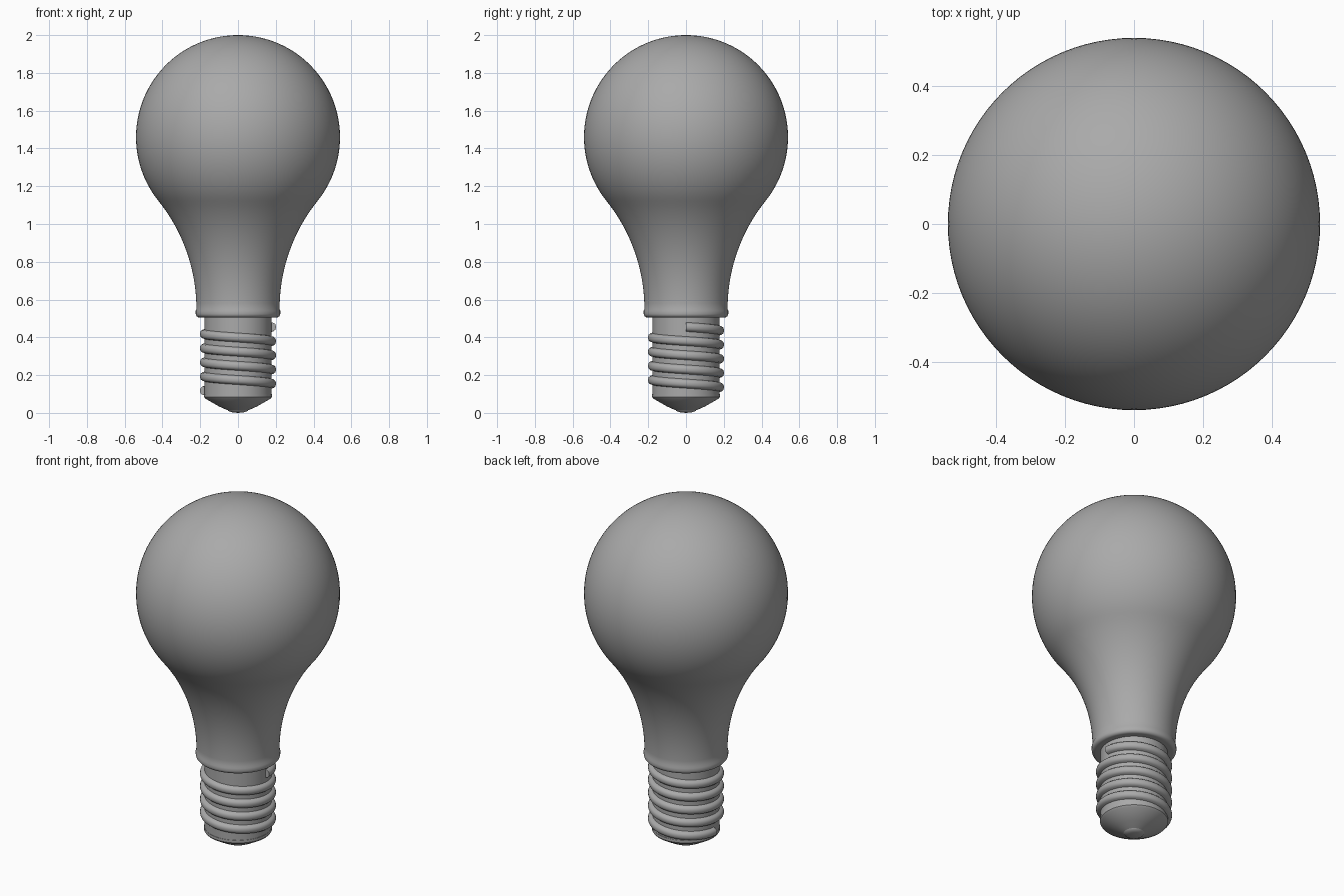
import bpy, bmesh, math
from math import sin, cos, pi, radians

cube = bpy.data.objects.get("Cube")
if cube:
    bpy.data.objects.remove(cube, do_unlink=True)

grey = bpy.data.materials.new("plain grey")
grey.use_nodes = True
colour = (0.4, 0.4, 0.4, 1)
grey.diffuse_color = colour
grey.node_tree.nodes["Principled BSDF"].inputs["Base Color"].default_value = colour


def finish(name, bm, angle=40):
    bmesh.ops.remove_doubles(bm, verts=bm.verts, dist=0.0002)
    bmesh.ops.recalc_face_normals(bm, faces=bm.faces)
    mesh = bpy.data.meshes.new(name)
    bm.to_mesh(mesh)
    bm.free()
    mesh.materials.append(grey)
    obj = bpy.data.objects.new(name, mesh)
    bpy.context.collection.objects.link(obj)
    bpy.ops.object.select_all(action="DESELECT")
    obj.select_set(True)
    bpy.context.view_layer.objects.active = obj
    bpy.ops.object.shade_smooth_by_angle(angle=radians(angle))
    return obj


def lathe(name, profile, steps=96, angle=40):
    """Spin a (radius, height) profile round the z axis."""
    bm = bmesh.new()
    verts = [bm.verts.new((r, 0, z)) for r, z in profile]
    edges = [bm.edges.new(pair) for pair in zip(verts, verts[1:])]
    bmesh.ops.spin(bm, geom=verts + edges, axis=(0, 0, 1), cent=(0, 0, 0),
                   angle=2 * pi, steps=steps)
    return finish(name, bm, angle)


def arc(cx, cz, radius, start, end, count):
    """Points on a circle, angles in radians."""
    return [(max(0, cx + radius * cos(a)), cz + radius * sin(a))
            for a in (start + (end - start) * i / count for i in range(count + 1))]


# Glass: round globe flowing tangentially into a concave neck with a rolled rim
globe_r, globe_z = 0.54, 1.46
neck_r, neck_x, neck_z = 0.914, 1.134, 0.55
join = math.atan2(neck_z - globe_z, neck_x)
glass = arc(0, globe_z, globe_r, pi / 2, join, 48)
glass += arc(neck_x, neck_z, neck_r, join + pi, pi, 20)[1:]
glass += [(0.224, 0.54)] + arc(0.204, 0.525, 0.02, 0, -pi / 2, 6) + [(0.17, 0.505)]
lathe("glass_bulb", glass)

# Metal base: straight core, bevelled shoulder, cone and rounded contact
lathe("screw_core", [(0.178, 0.52), (0.178, 0.10)])
lathe("base_cone", [(0.0, 0.10), (0.18, 0.10), (0.18, 0.085), (0.172, 0.075),
                    (0.10, 0.034), (0.055, 0.014)], angle=25)
lathe("contact_tip", [(0.055, 0.016), (0.05, 0.009), (0.03, 0.003), (0, 0)])

# Screw thread: a ridge swept down a helix
pitch, turns, per_turn, top = 0.075, 4.5, 64, 0.455
section = [(0.172, 0.026), (0.19, 0.021), (0.198, 0.014), (0.201, 0.005),
           (0.201, -0.005), (0.198, -0.014), (0.19, -0.021), (0.172, -0.026)]
bm = bmesh.new()
rings = []
for i in range(int(turns * per_turn) + 1):
    a = 2 * pi * i / per_turn
    z = top - pitch * i / per_turn
    rings.append([bm.verts.new((r * cos(a), r * sin(a), z + dz)) for r, dz in section])
for lower, upper in zip(rings, rings[1:]):
    for j in range(len(section)):
        k = (j + 1) % len(section)
        bm.faces.new((lower[j], lower[k], upper[k], upper[j]))
bm.faces.new(rings[0])
bm.faces.new(rings[-1])
finish("screw_thread", bm)
